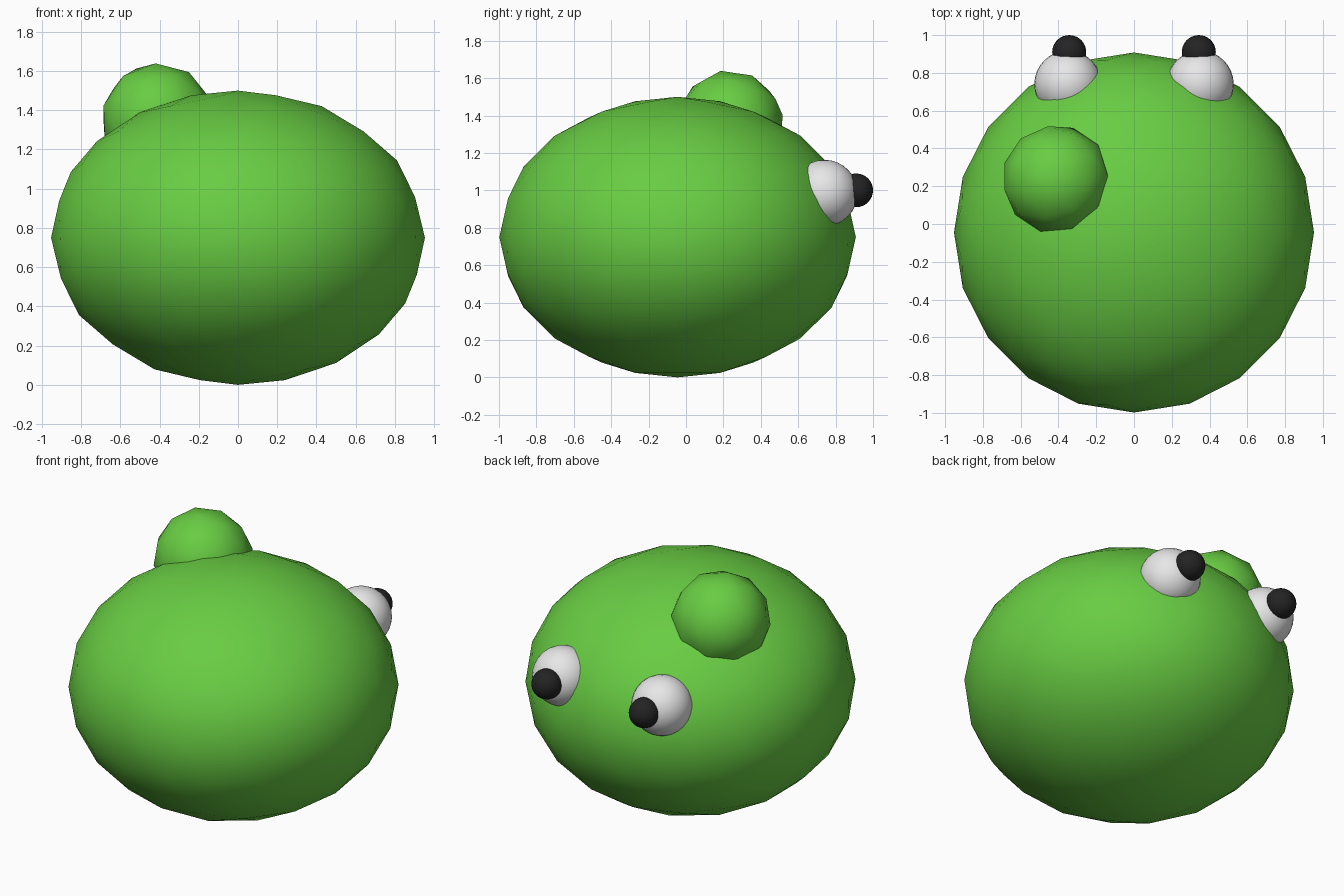
import bpy
from math import radians
from mathutils import Vector

cube = bpy.data.objects.get("Cube")
if cube:
    bpy.data.objects.remove(cube, do_unlink=True)


def make_material(name, colour):
    mat = bpy.data.materials.new(name)
    mat.use_nodes = True
    mat.diffuse_color = (*colour, 1)
    mat.node_tree.nodes["Principled BSDF"].inputs["Base Color"].default_value = (*colour, 1)
    return mat


green = make_material("leaf green", (0.14, 0.61, 0.056))
white = make_material("eye white", (0.8, 0.8, 0.8))
black = make_material("pupil black", (0.017, 0.017, 0.018))


def finish(name, mat):
    obj = bpy.context.object
    obj.name = obj.data.name = name
    obj.data.materials.append(mat)
    obj.data.shade_smooth()
    return obj


def faceted_ball(name, subdivisions, centre, scale, rotation, mat):
    bpy.ops.mesh.primitive_ico_sphere_add(
        subdivisions=subdivisions, radius=1, location=centre, rotation=rotation)
    bpy.context.object.scale = scale
    return finish(name, mat)


def round_ball(name, centre, radius, mat):
    bpy.ops.mesh.primitive_uv_sphere_add(
        segments=32, ring_count=16, radius=radius, location=centre)
    return finish(name, mat)


# Squashed round body
faceted_ball("body", 3, (0, -0.045, 0.75), (0.953, 0.953, 0.75), (0, 0, radians(180)), green)

# Off-centre bump, tilted to follow the body surface
tilt = Vector((-0.45, 0.3, 1.08)).to_track_quat("Z", "Y").to_euler()
faceted_ball("bump", 2, (-0.41, 0.235, 1.353), (0.29, 0.29, 0.29), tilt, green)

# Pair of eyes with protruding pupils
for side, sign in (("left", 1), ("right", -1)):
    round_ball(side + "_eye", (sign * 0.35, 0.74, 0.985), 0.178, white)
    round_ball(side + "_pupil", (sign * 0.343, 0.91, 1.0), 0.09, black)
